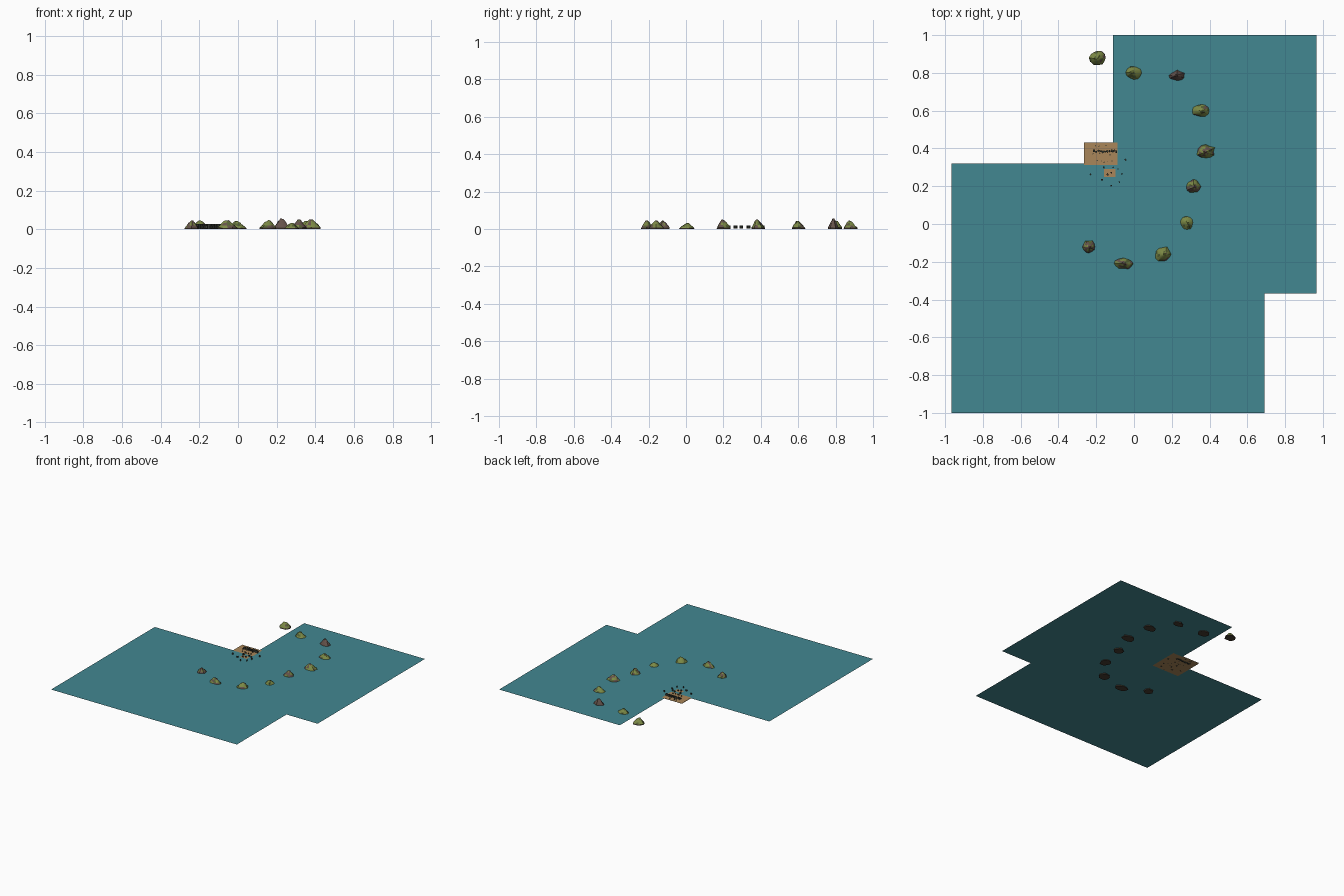
import bpy, bmesh, random
from math import cos, sin, tau
from mathutils import Vector, Matrix

cube = bpy.data.objects.get("Cube")
if cube:
    bpy.data.objects.remove(cube, do_unlink=True)

random.seed(4)


def material(name, rgb):
    m = bpy.data.materials.new(name)
    m.use_nodes = True
    m.diffuse_color = (*rgb, 1)
    m.node_tree.nodes["Principled BSDF"].inputs["Base Color"].default_value = (*rgb, 1)
    return m


WATER = material("water teal", (0.055, 0.245, 0.285))
SAND = material("sand", (0.40, 0.24, 0.10))
GRASS = material("olive grass", (0.20, 0.25, 0.06))
MOSS = material("dark moss", (0.09, 0.12, 0.035))
ROCK = material("brown rock", (0.13, 0.085, 0.07))
BANK = material("dark bank", (0.06, 0.042, 0.03))
DEBRIS = material("charred wood", (0.035, 0.04, 0.03))


def finish(bm, name, mats):
    mesh = bpy.data.meshes.new(name)
    bm.to_mesh(mesh)
    bm.free()
    for m in mats:
        mesh.materials.append(m)
    ob = bpy.data.objects.new(name, mesh)
    bpy.context.collection.objects.link(ob)
    return ob


def sheet(name, outline, z, mat):
    bm = bmesh.new()
    bm.faces.new([bm.verts.new((x, y, z)) for x, y in outline])
    return finish(bm, name, [mat])


def rect(x0, x1, y0, y1):
    return [(x0, y0), (x1, y0), (x1, y1), (x0, y1)]


# Water surface with two stepped corners
sheet("water", [(-0.967, -1), (0.69, -1), (0.69, -0.367), (0.967, -0.367),
                (0.967, 1), (-0.11, 1), (-0.11, 0.32), (-0.967, 0.32)], 0.009, WATER)

# Sand: submerged bed, raised beach, small sandbar
sheet("sand_bed", rect(-0.265, -0.02, 0.19, 0.43), 0.006, SAND)
sheet("beach", rect(-0.265, -0.088, 0.312, 0.432), 0.011, SAND)
sheet("sandbar", rect(-0.158, -0.098, 0.25, 0.29), 0.011, SAND)


# Islands: rings of irregular radius closing on a peak
def island(name, x, y, rx, ry, h, rocky):
    n = 12
    bm = bmesh.new()
    wobble = [random.uniform(0.85, 1.1) for _ in range(n)]
    lean = Vector((random.uniform(-.15, .15) * rx, random.uniform(-.15, .15) * ry, 0))
    rings = []
    for r, t in ((1, 0), (0.97, 0.17), (0.74, 0.42), (0.44, 0.75), (0.2, 0.95)):
        ring = []
        for i in range(n):
            k = r * wobble[i] * random.uniform(0.94, 1.06)
            a = tau * i / n
            z = h * t * (random.uniform(0.9, 1.08) if t else 1)
            ring.append(bm.verts.new(Vector((x + rx * k * cos(a), y + ry * k * sin(a), z)) + lean * t))
        rings.append(ring)
    bm.faces.new(rings[0][::-1]).material_index = 3
    for level, (low, high) in enumerate(zip(rings, rings[1:])):
        for i in range(n):
            j = (i + 1) % n
            f = bm.faces.new((low[i], low[j], high[j], high[i]))
            if level == 0:
                f.material_index = 3
            elif random.random() < rocky:
                f.material_index = 2
            else:
                f.material_index = 1 if random.random() < 0.2 else 0
    peak = bm.verts.new(Vector((x, y, h)) + lean)
    for i in range(n):
        f = bm.faces.new((rings[-1][i], rings[-1][(i + 1) % n], peak))
        f.material_index = 2 if rocky > 0.3 else 0
    ob = finish(bm, name, [GRASS, MOSS, ROCK, BANK])
    bpy.context.view_layer.objects.active = ob
    ob.select_set(True)
    bpy.ops.object.shade_smooth_by_angle(angle=0.6)
    ob.select_set(False)


ISLANDS = [(-0.19, 0.88, .045, .04, .045, .05), (0, 0.8, .045, .04, .042, 0),
           (0.23, 0.785, .042, .027, .055, 1), (0.355, 0.6, .05, .038, .043, .1),
           (0.38, 0.385, .053, .038, .05, .35), (0.315, 0.2, .037, .037, .05, .45),
           (0.28, 0.005, .04, .04, .032, 0), (0.15, -0.16, .045, .042, .047, .1),
           (-0.055, -0.21, .052, .031, .046, .35), (-0.24, -0.12, .036, .035, .046, .45)]
for number, spec in enumerate(ISLANDS, 1):
    island(f"island_{number}", *spec)


# Wooden debris on and around the beach
def blocks(name, places, size, z0, z1):
    bm = bmesh.new()
    for x, y in places:
        s = size * random.uniform(0.75, 1.25)
        mat = (Matrix.Translation((x, y, (z0 + z1) / 2))
               @ Matrix.Rotation(random.uniform(0, tau), 4, 'Z')
               @ Matrix.Diagonal((s, s * 0.8, z1 - z0, 1)))
        bmesh.ops.create_cube(bm, size=1, matrix=mat)
    finish(bm, name, [DEBRIS])


blocks("post_row", [(-0.212 + 0.0118 * i, 0.385 + random.uniform(-.004, .004))
                    for i in range(11)], 0.012, 0.001, 0.026)
blocks("beach_debris", [(random.uniform(-0.24, -0.1), random.uniform(0.325, 0.42))
                        for _ in range(16)], 0.006, 0.004, 0.018)
blocks("floating_debris", [(-0.23, 0.263), (-0.17, 0.235), (-0.12, 0.203), (-0.077, 0.222),
                           (-0.065, 0.265), (-0.045, 0.34), (-0.16, 0.3), (-0.11, 0.3),
                           (-0.085, 0.29), (-0.14, 0.262), (-0.12, 0.272)], 0.009, 0.004, 0.02)
